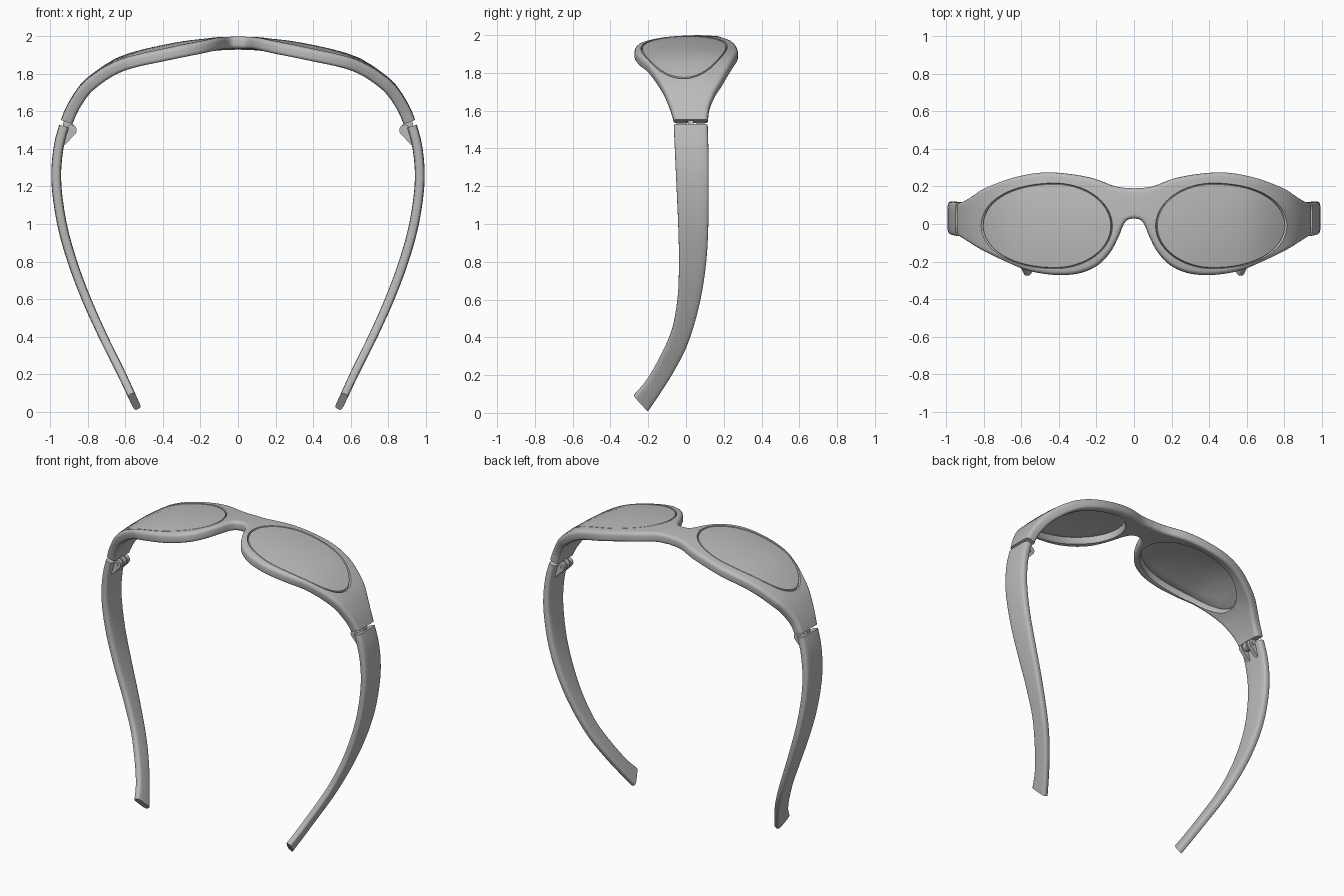
import bpy, bmesh, math
from mathutils import Vector

if "Cube" in bpy.data.objects:
    bpy.data.objects.remove(bpy.data.objects["Cube"])

grey = bpy.data.materials.new("plain grey")
grey.use_nodes = True
grey.diffuse_color = (0.5, 0.5, 0.5, 1)
grey.node_tree.nodes["Principled BSDF"].inputs["Base Color"].default_value = (0.5, 0.5, 0.5, 1)


def smooth_path(points, steps):
    """Catmull-Rom path through the points."""
    pts = [Vector(p) for p in points]
    pts = [2 * pts[0] - pts[1]] + pts + [2 * pts[-1] - pts[-2]]
    out = []
    for a, b, c, d in zip(pts, pts[1:], pts[2:], pts[3:]):
        for i in range(steps):
            t = i / steps
            out.append(0.5 * (2 * b + (c - a) * t + (2 * a - 5 * b + 4 * c - d) * t ** 2
                              + (3 * b - a - 3 * c + d) * t ** 3))
    return out + [pts[-2]]


def finish(name, bm):
    """Turn a half mesh into a mirrored, smooth object."""
    bmesh.ops.recalc_face_normals(bm, faces=bm.faces)
    mesh = bpy.data.meshes.new(name)
    bm.to_mesh(mesh)
    bm.free()
    obj = bpy.data.objects.new(name, mesh)
    bpy.context.collection.objects.link(obj)
    mesh.materials.append(grey)
    bpy.ops.object.select_all(action='DESELECT')
    obj.select_set(True)
    bpy.context.view_layer.objects.active = obj
    bpy.ops.object.shade_smooth_by_angle(angle=math.radians(40))
    obj.modifiers.new("Mirror", 'MIRROR').merge_threshold = 0.0005
    return obj


def loft(name, rings, wrap=False):
    """Skin closed rings; wrap joins last to first, otherwise both ends are capped."""
    bm = bmesh.new()
    grid = [[bm.verts.new(p) for p in ring] for ring in rings]
    pairs = list(zip(grid, grid[1:])) + ([(grid[-1], grid[0])] if wrap else [])
    for a, b in pairs:
        for i in range(len(a)):
            j = (i + 1) % len(a)
            quad = (a[i], a[j], b[j], b[i])
            if any(abs(v.co.x) > 1e-5 for v in quad):
                bm.faces.new(quad)
    if not wrap:
        bm.faces.new(grid[0])
        bm.faces.new(grid[-1])
    return finish(name, bm)


# Wrap-around line of the outside face, seen along y
wrap_line = smooth_path([(0, 2), (.15, 1.993), (.36, 1.965), (.63, 1.895), (.81, 1.775),
                         (.9, 1.655), (.95, 1.54), (.985, 1.4), (.995, 1.22), (.965, 1),
                         (.91, .8), (.835, .6), (.745, .4), (.645, .2), (.55, 0), (.5, -.1)], 24)
lengths = [0]
for p, q in zip(wrap_line, wrap_line[1:]):
    lengths.append(lengths[-1] + (q - p).length)


def line_at(u):
    if u < 0:
        p = line_at(-u)
        return Vector((-p.x, p.y))
    k = next((i for i, s in enumerate(lengths) if s > u), len(lengths) - 1)
    f = (u - lengths[k - 1]) / (lengths[k] - lengths[k - 1])
    return wrap_line[k - 1].lerp(wrap_line[k], f)


def on_wrap(u, y, depth):
    """Point at length u along the wrap line and height y, sunk by depth."""
    p = line_at(u)
    t = (line_at(u + .03) - line_at(u - .03)).normalized()
    d = depth + .3 * (y - .03) ** 2
    return Vector((p.x + t.y * d, y, p.y - t.x * d))


def length_at_z(z):
    k = next(i for i, p in enumerate(wrap_line) if p.y < z)
    a, b = wrap_line[k - 1], wrap_line[k]
    return lengths[k - 1] + (lengths[k] - lengths[k - 1]) * (a.y - z) / (a.y - b.y)


# Flattened outline of half the frame
END = 1.12
upper = smooth_path([(0, .19), (.1, .2), (.25, .25), (.47, .275), (.66, .25), (.85, .195),
                     (.95, .155), (1.04, .125), (END, .115)], 6)
lower = smooth_path([(END, -.065), (1.04, -.085), (.95, -.115), (.84, -.155), (.71, -.205),
                     (.58, -.25), (.43, -.272), (.3, -.262), (.2, -.22), (.13, -.15),
                     (.085, -.07), (.06, -.01), (.035, .022), (0, .03)], 5)
seam = [upper[-1].lerp(lower[0], i / 8) for i in range(1, 8)]
middle = [lower[-1].lerp(upper[0], i / 8) for i in range(1, 8)]
outline = upper + seam + lower + middle

# Inset directions: outline normals, but only along y at the bridge and seam cuts
inward = []
for i, p in enumerate(outline):
    if p.x < 1e-5 or p.x > END - 1e-5:
        lo, hi = (lower[-1].y, upper[0].y) if p.x < .5 else (lower[0].y, upper[-1].y)
        inward.append(Vector((0, -(2 * p.y - lo - hi) / (hi - lo))))
    else:
        t = (outline[(i + 1) % len(outline)] - outline[i - 1]).normalized()
        inward.append(Vector((t.y, -t.x)))


# Egg-shaped lens opening
def lens_edge(angle, scale=1):
    c, s = math.cos(angle), math.sin(angle)
    return Vector((.43 + scale * c * (.43 if c > 0 else .31), -.01 + scale * s * .225))


def angle_of(p):
    dx, dy = p.x - .43, p.y + .01
    return math.atan2(dy / .225, dx / (.43 if dx > 0 else .31))


def inset_ring(inset, depth):
    return [on_wrap(*(p + n * inset), depth) for p, n in zip(outline, inward)]


def blend_ring(f, depth, rim=1.0):
    return [on_wrap(*lens_edge(angle_of(p), rim).lerp(p + n * R, f), depth)
            for p, n in zip(outline, inward)]


# Frame: flat front, rounded outer edge, flat back, lens opening
R, THICK = .02, .064
fractions = [0, .2, .4, .6, .8]
rings = [blend_ring(0, .012)] + [blend_ring(f, 0, 1.015) for f in fractions]
arc = [math.pi / 2 * i / 4 for i in range(5)]
rings += [inset_ring(R * (1 - math.sin(a)), R * (1 - math.cos(a))) for a in arc]
rings += [inset_ring(R * (1 - math.cos(a)), THICK - R + R * math.sin(a)) for a in arc]
rings += [blend_ring(f, THICK, 1.015) for f in reversed(fractions)]
rings += [blend_ring(0, THICK - .008)]
loft("frame", rings, wrap=True)


# Lenses: thin curved shells with a chamfered edge
def lens_ring(scale, depth, count=72):
    return [on_wrap(*lens_edge(2 * math.pi * i / count, scale), depth) for i in range(count)]


scales = [.03, .2, .4, .6, .8, .985]
loft("lenses", [lens_ring(s, .002) for s in scales] + [lens_ring(1.002, .012), lens_ring(1.002, .02)]
     + [lens_ring(s, .022) for s in reversed(scales)])

# Temples: front and back edges as (y, z) pairs, skinned with a rounded section
edges = smooth_path([(-.065, 1.53, .115, 1.53), (-.055, 1.3, .12, 1.3), (-.04, .95, .117, .95),
                     (-.038, .75, .1, .73), (-.045, .6, .065, .54), (-.075, .43, .01, .36),
                     (-.14, .28, -.06, .22), (-.21, .16, -.135, .1), (-.275, .085, -.2, .004)], 6)


def soft(v):
    return math.copysign(abs(v) ** .5, v)


sections = []
for k, (ya, za, yb, zb) in enumerate(edges):
    half = .027 - .006 * k / (len(edges) - 1)
    ring = []
    for i in range(28):
        a = 2 * math.pi * i / 28
        f = .5 + .5 * soft(math.cos(a))
        p = on_wrap(length_at_z(za + (zb - za) * f), ya + (yb - ya) * f, 0)
        u = length_at_z(za + (zb - za) * f)
        t = (line_at(u + .03) - line_at(u - .03)).normalized()
        d = half * (1 + soft(math.sin(a)))
        base = line_at(u)
        ring.append(Vector((base.x + t.y * d, p.y, base.y - t.x * d)))
    sections.append(ring)
loft("temples", sections)


# Hinges: teardrop knuckles and a pin, all extruded along y
def plate(name, profile, y0, y1):
    return loft(name, [[Vector((x, y, z)) for x, z in profile] for y in (y0, y1)])


def barrel(radius, start, stop, count=16):
    angles = [math.radians(start + (stop - start) * i / count) for i in range(count + 1)]
    return [(.89 + radius * math.cos(a), 1.5 + radius * math.sin(a)) for a in angles]


plate("frame_knuckle", barrel(.03, 130, 330) + [(.935, 1.53), (.92, 1.575)], .01, .04)
for side, y in (("lower", -.025), ("upper", .05)):
    plate(side + "_temple_knuckle", barrel(.03, 40, 215) + [(.925, 1.42), (.95, 1.44), (.95, 1.51)],
          y, y + .025)
plate("hinge_pin", barrel(.012, 0, 340), -.03, .08)
